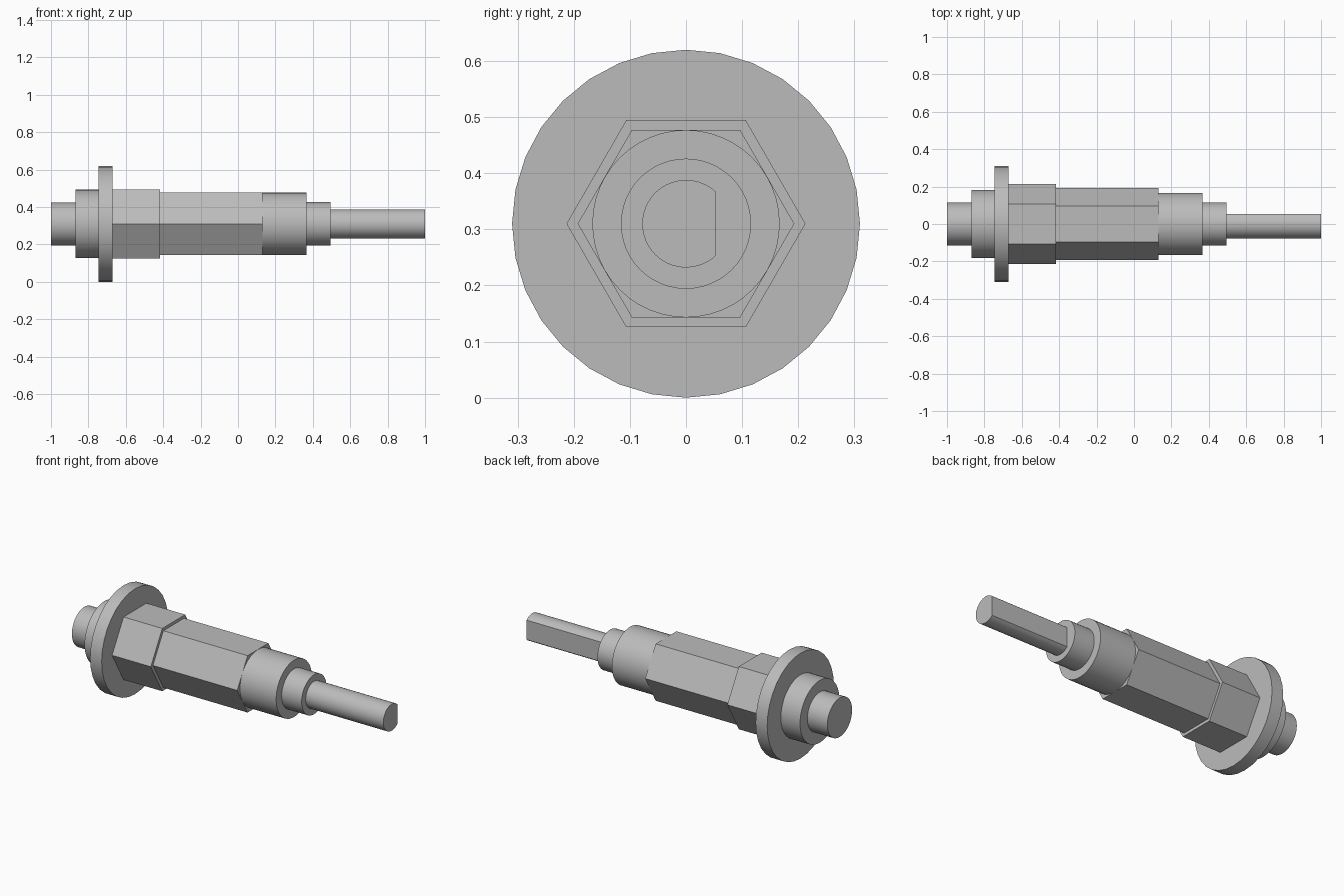
import bpy, bmesh, math

if "Cube" in bpy.data.objects:
    bpy.data.objects.remove(bpy.data.objects["Cube"], do_unlink=True)

AXIS_Z = 0.31

metal = bpy.data.materials.new("grey metal")
metal.use_nodes = True
colour = (0.5, 0.5, 0.5, 1)
metal.diffuse_color = colour
metal.node_tree.nodes["Principled BSDF"].inputs["Base Color"].default_value = colour


def ring(radius, sides, start=0.0, sweep=math.tau):
    """Points (y, z) around the axis; a partial sweep leaves a flat chord."""
    full = sweep >= math.tau
    steps = sides if full else sides - 1
    return [(radius * math.cos(start + sweep * i / steps),
             radius * math.sin(start + sweep * i / steps)) for i in range(sides)]


def prism(name, x0, x1, profile, smooth=True):
    """Extrude a profile along x as a closed solid."""
    bm = bmesh.new()
    cap = bm.faces.new([bm.verts.new((x0, y, AXIS_Z + z)) for y, z in profile])
    end = bmesh.ops.extrude_face_region(bm, geom=[cap], use_keep_orig=True)
    moved = [v for v in end["geom"] if isinstance(v, bmesh.types.BMVert)]
    bmesh.ops.translate(bm, verts=moved, vec=(x1 - x0, 0, 0))
    bmesh.ops.recalc_face_normals(bm, faces=bm.faces)
    mesh = bpy.data.meshes.new(name)
    bm.to_mesh(mesh)
    bm.free()
    mesh.materials.append(metal)
    obj = bpy.data.objects.new(name, mesh)
    bpy.context.collection.objects.link(obj)
    if smooth:
        bpy.ops.object.select_all(action="DESELECT")
        obj.select_set(True)
        bpy.context.view_layer.objects.active = obj
        bpy.ops.object.shade_smooth_by_angle(angle=math.radians(30))
    return obj


# Round sections: name, start, end, radius, sides
for name, x0, x1, radius, sides in [
    ("rear_stub", -1.0, -0.87, 0.115, 48),
    ("rear_collar", -0.87, -0.745, 0.183, 48),
    ("flange", -0.745, -0.67, 0.31, 32),
    ("front_collar", 0.13, 0.365, 0.167, 48),
    ("front_bushing", 0.365, 0.495, 0.116, 48),
]:
    prism(name, x0, x1, ring(radius, sides))

# Hexagonal sections, corners pointing along y
prism("hex_nut", -0.67, -0.418, ring(0.213, 6), smooth=False)
prism("hex_body", -0.418, 0.13, ring(0.193, 6), smooth=False)

# D-shaped shaft, flat on the back
half = math.acos(0.053 / 0.078)
prism("d_shaft", 0.495, 1.0, ring(0.078, 40, half, math.tau - 2 * half))
